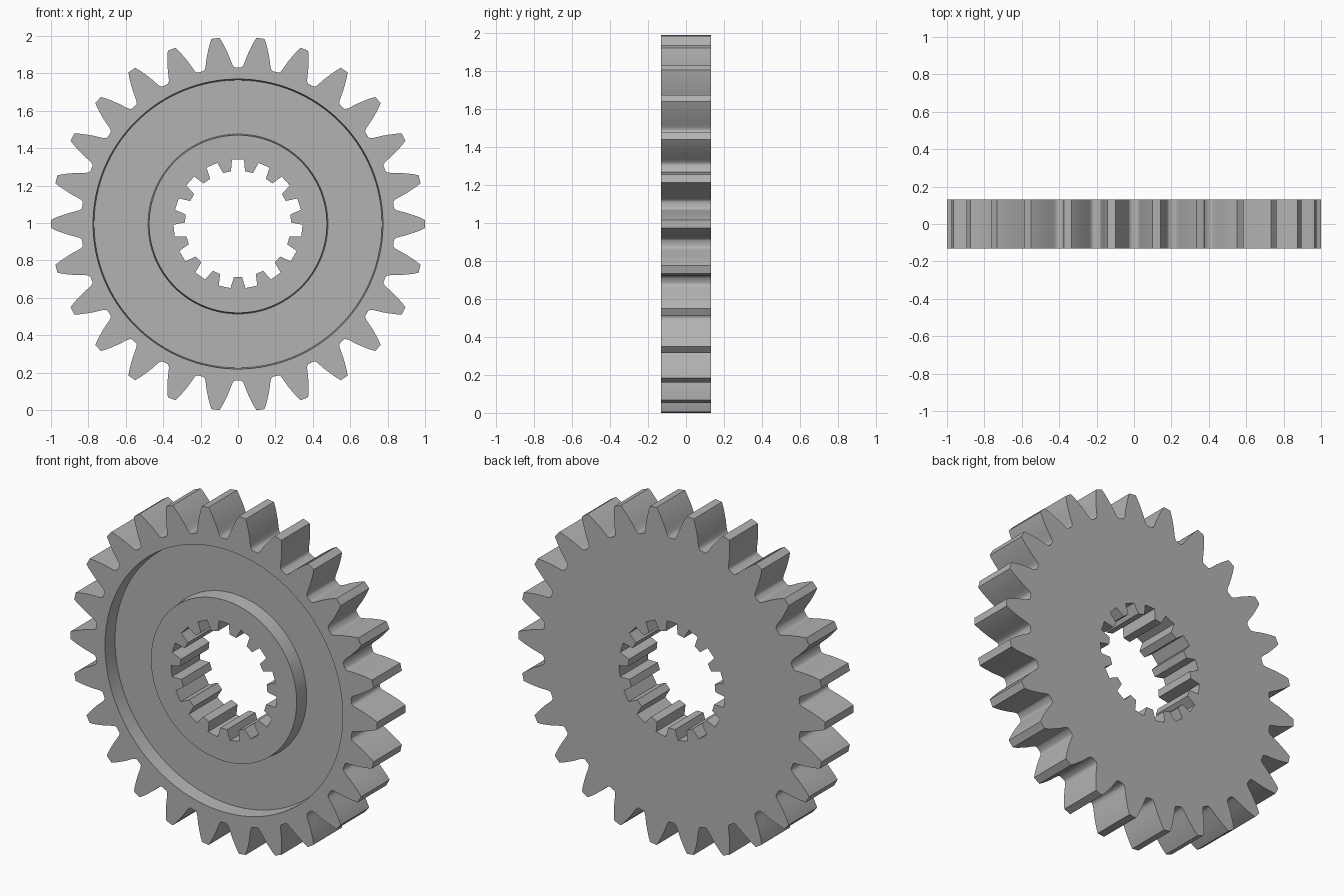
import bpy, bmesh, math

cube = bpy.data.objects.get("Cube")
if cube:
    bpy.data.objects.remove(cube)

HALF = 0.132          # half thickness
FLOOR = -HALF + 0.085  # recess floor, measured along y
CENTRE_Z = 0.995

steel = bpy.data.materials.new("plain_grey_steel")
steel.use_nodes = True
colour = (0.45, 0.45, 0.45, 1)
steel.diffuse_color = colour
steel.node_tree.nodes["Principled BSDF"].inputs["Base Color"].default_value = colour


def repeat_profile(half_profile, count, start):
    """Mirror half a tooth (radius, half width) and repeat it around the axis."""
    half = [(r, w / r) for r, w in half_profile]
    whole = [(r, -a) for r, a in reversed(half)] + half
    return [(r, a + start + math.tau * i / count)
            for i in range(count) for r, a in whole]


def circle(radius, count=128):
    return [(radius, math.tau * i / count) for i in range(count)]


# Outer teeth: tip, curved flank and root fillet
teeth = repeat_profile([(1.0, 0.022), (0.97, 0.036), (0.94, 0.047),
                        (0.905, 0.059), (0.87, 0.068), (0.853, 0.073),
                        (0.842, 0.079), (0.838, 0.086)], 26, 0)
# Bore: tapered spline slots, one pointing straight up
spline = repeat_profile([(0.345, 0.032), (0.284, 0.038)], 15, math.pi / 2)

bm = bmesh.new()


def add_loop(profile, y):
    verts = [bm.verts.new((r * math.cos(a), y, CENTRE_Z + r * math.sin(a)))
             for r, a in profile]
    edges = [bm.edges.new((v, verts[i - 1])) for i, v in enumerate(verts)]
    return verts, edges


def wall(a, b):
    for i in range(len(a[0])):
        bm.faces.new((a[0][i - 1], a[0][i], b[0][i], b[0][i - 1]))


def flat_ring(a, b):
    bmesh.ops.triangle_fill(bm, edges=a[1] + b[1], use_beauty=True,
                            normal=(0, -1, 0))


teeth_front, teeth_back = add_loop(teeth, -HALF), add_loop(teeth, HALF)
rim = add_loop(circle(0.775), -HALF)
floor_outer = add_loop(circle(0.769), FLOOR)
floor_inner = add_loop(circle(0.481), FLOOR)
hub = add_loop(circle(0.475), -HALF)
bore_front, bore_back = add_loop(spline, -HALF), add_loop(spline, HALF)

# Tooth flanks, recess with drafted walls, and splined bore
wall(teeth_front, teeth_back)
wall(rim, floor_outer)
wall(floor_outer, floor_inner)
wall(floor_inner, hub)
wall(bore_front, bore_back)
# Flat rim, hub and back faces
flat_ring(teeth_front, rim)
flat_ring(hub, bore_front)
flat_ring(teeth_back, bore_back)
bmesh.ops.recalc_face_normals(bm, faces=bm.faces[:])

mesh = bpy.data.meshes.new("splined_gear")
bm.to_mesh(mesh)
bm.free()
mesh.materials.append(steel)
gear = bpy.data.objects.new("splined_gear", mesh)
bpy.context.collection.objects.link(gear)
bpy.context.view_layer.objects.active = gear
gear.select_set(True)
bpy.ops.object.shade_smooth_by_angle(angle=math.radians(30))
